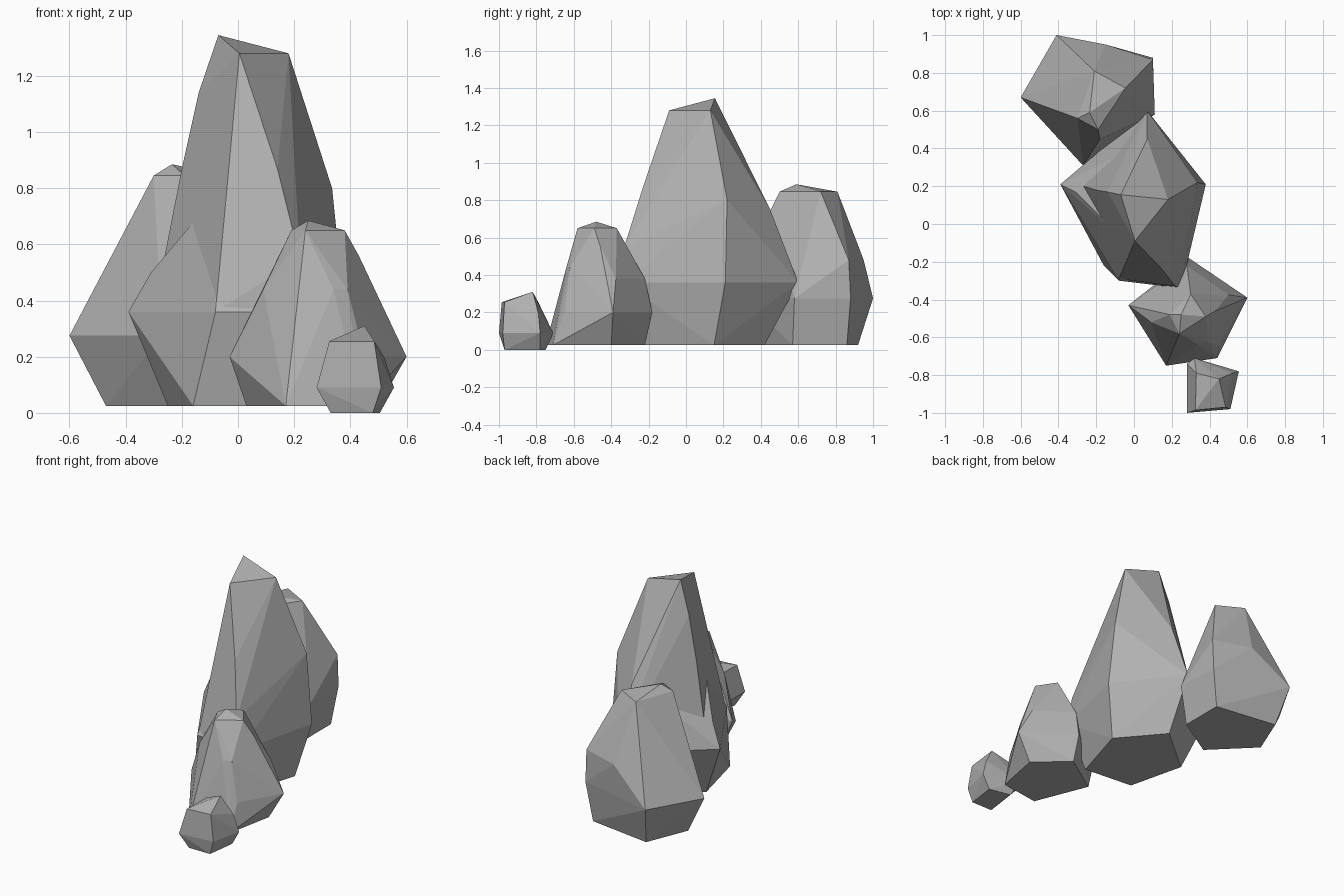
import bpy
import bmesh
from math import radians

# Remove the default object
default_cube = bpy.data.objects.get("Cube")
if default_cube is not None:
    bpy.data.objects.remove(default_cube, do_unlink=True)

# Single stone colour
stone_grey = bpy.data.materials.new("stone_grey")
stone_grey.use_nodes = True
colour = (0.44, 0.44, 0.44, 1)
stone_grey.diffuse_color = colour
principled = stone_grey.node_tree.nodes["Principled BSDF"]
principled.inputs["Base Color"].default_value = colour
principled.inputs["Roughness"].default_value = 0.9


def level(height, *corners):
    """Return the corners of a horizontal outline at one height."""
    return [(x, y, height) for x, y in corners]


def make_boulder(name, *outlines):
    """Wrap a faceted stone tightly around its outlines and chipped corners."""
    bm = bmesh.new()
    for outline in outlines:
        for corner in outline:
            bm.verts.new(corner)
    result = bmesh.ops.convex_hull(bm, input=bm.verts[:], use_existing_faces=False)
    unused = set(result["geom_interior"]) | set(result["geom_unused"])
    loose = [item for item in unused if isinstance(item, bmesh.types.BMVert)]
    bmesh.ops.delete(bm, geom=loose, context="VERTS")
    # Merge almost coplanar triangles into broad facets
    bmesh.ops.dissolve_limit(bm, angle_limit=radians(3),
                             verts=bm.verts[:], edges=bm.edges[:])
    bmesh.ops.recalc_face_normals(bm, faces=bm.faces[:])
    mesh = bpy.data.meshes.new(name)
    bm.to_mesh(mesh)
    bm.free()
    mesh.materials.append(stone_grey)
    boulder = bpy.data.objects.new(name, mesh)
    bpy.context.collection.objects.link(boulder)
    return boulder


# Wide foot of the spire, with a bulge on the front left
make_boulder(
    "spire_base",
    level(0.025, (-.25, .15), (-.16, -.22), (.18, -.25), (.3, .15), (.07, .42)),
    level(0.36, (-.39, .21), (-.08, -.3), (.25, -.34), (.38, .21), (.07, .6)),
    level(0.5, (-.31, .17)),
    level(0.75, (-.1, -.04), (-.06, -.085), (.05, .43)),
)

# Tall spire, hollowed on the front left, with a slanted tip
make_boulder(
    "central_spire",
    level(0.36, (-.3, .21), (-.08, -.29), (.25, -.34), (.38, .21), (.07, .6)),
    level(0.55, (.22, -.33)),
    level(0.65, (.19, -.29), (-.24, .2)),
    level(0.75, (.07, .45)),
    level(0.8, (.335, .22)),
    level(0.87, (-.2, .18), (.14, -.23)),
    level(0.97, (.27, .16)),
    level(1.14, (-.14, .17), (.02, .23)),
    level(1.28, (.005, -.09), (.18, .13)),
    level(1.345, (-.07, .155)),
)

# Broad boulder behind the spire
make_boulder(
    "back_boulder",
    level(0.025, (-.47, .65), (-.36, .92), (.06, .86), (.06, .57), (-.22, .4)),
    level(0.275, (-.6, .67), (-.41, 1), (.1, .88), (.11, .58), (-.27, .31)),
    level(0.48, (-.3, .94), (-.15, .95), (.1, .87)),
    level(0.74, (-.18, .45)),
    level(0.845, (-.3, .56), (-.21, .81), (-.045, .72), (-.19, .5)),
    level(0.885, (-.235, .59)),
)

# Medium boulder in front of the spire
make_boulder(
    "front_boulder",
    level(0.025, (.03, -.4), (.17, -.75), (.44, -.71), (.5, -.4), (.3, -.22)),
    level(0.2, (-.03, -.43), (.165, -.67), (.45, -.65), (.6, -.39), (.29, -.18)),
    level(0.38, (.5, -.375), (.28, -.22)),
    level(0.44, (.09, -.52), (.2, -.61), (.34, -.64), (.39, -.62)),
    level(0.56, (.43, -.46)),
    level(0.65, (.24, -.58), (.38, -.49), (.3, -.37), (.19, -.48)),
    level(0.685, (.25, -.48)),
)

# Small loose stone at the very front
make_boulder(
    "small_stone",
    level(0, (.33, -.97), (.48, -.97), (.505, -.78), (.36, -.75)),
    level(0.09, (.28, -1), (.51, -.98), (.555, -.78), (.32, -.71), (.28, -.74)),
    level(0.2, (.52, -.79)),
    level(0.255, (.325, -.985), (.485, -.97), (.33, -.79)),
    level(0.31, (.45, -.82)),
)
